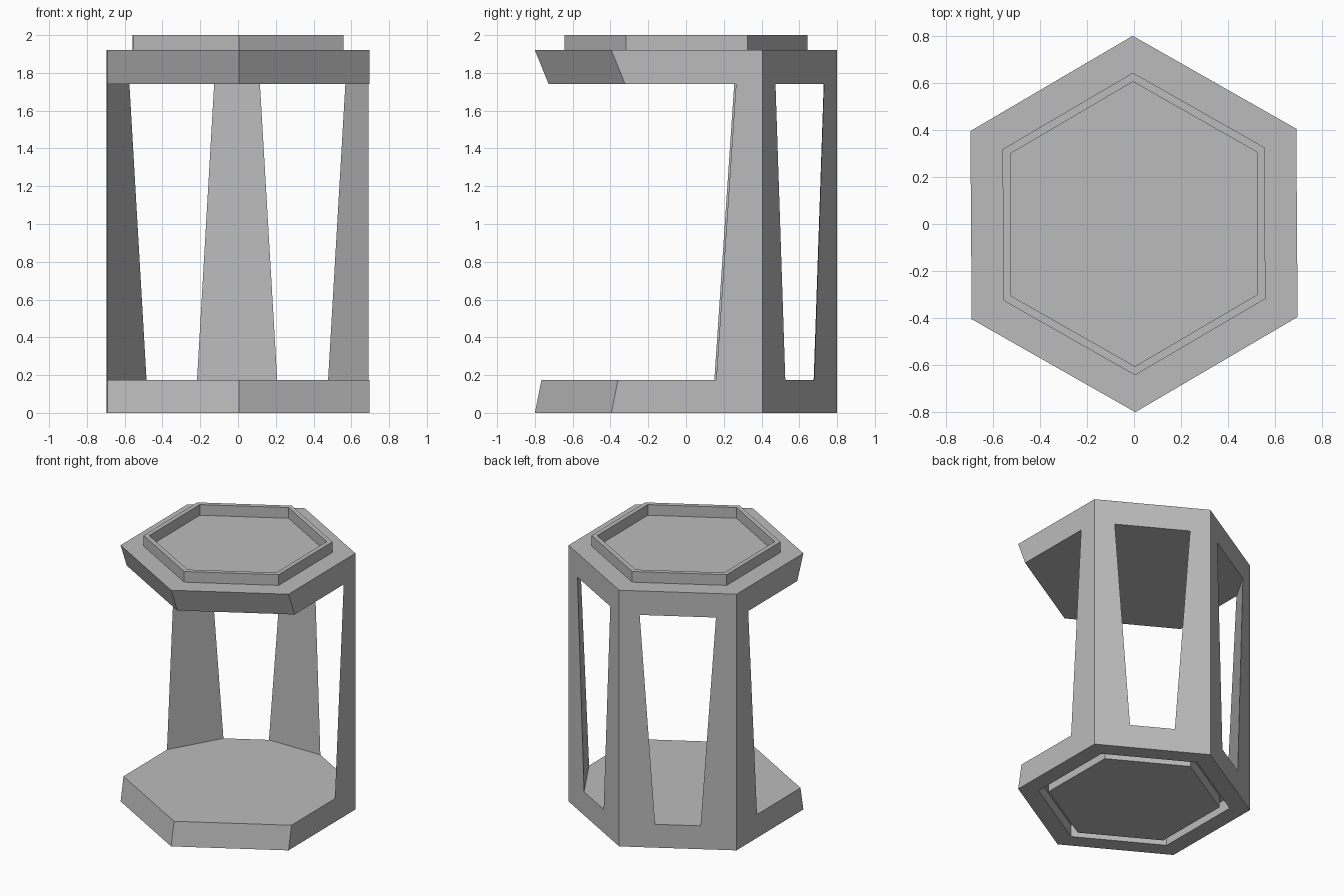
import bpy, bmesh, math
from mathutils import Matrix, Vector

cube = bpy.data.objects.get("Cube")
if cube:
    bpy.data.objects.remove(cube, do_unlink=True)

RADIUS = 0.8
BASE_TOP, ROOF_LOW, ROOF_TOP, RIM_TOP = 0.175, 1.74, 1.92, 2.0
TURN = Matrix.Rotation(math.radians(0.4), 4, "Z")

grey = bpy.data.materials.new("stone grey")
grey.use_nodes = True
grey.diffuse_color = (0.5, 0.5, 0.5, 1)
grey.node_tree.nodes["Principled BSDF"].inputs["Base Color"].default_value = (0.5, 0.5, 0.5, 1)


def hexagon(radius, z, start=30):
    return [Vector((radius * math.cos(math.radians(start + 60 * i)),
                    radius * math.sin(math.radians(start + 60 * i)), z)) for i in range(6)]


def loft(name, rings, closed=False):
    """Skin a stack of rings, either capped or looped back to the first ring."""
    bm = bmesh.new()
    loops = [[bm.verts.new(p) for p in ring] for ring in rings]
    pairs = list(zip(loops, loops[1:]))
    if closed:
        pairs.append((loops[-1], loops[0]))
    else:
        bm.faces.new(loops[0])
        bm.faces.new(loops[-1])
    for a, b in pairs:
        for i in range(len(a)):
            j = (i + 1) % len(a)
            bm.faces.new((a[i], a[j], b[j], b[i]))
    bmesh.ops.recalc_face_normals(bm, faces=bm.faces)
    bm.transform(TURN)
    mesh = bpy.data.meshes.new(name)
    bm.to_mesh(mesh)
    bm.free()
    mesh.materials.append(grey)
    obj = bpy.data.objects.new(name, mesh)
    bpy.context.collection.objects.link(obj)
    return obj


def ring_prism(name, outer, inner, low, high):
    return loft(name, [hexagon(outer, low), hexagon(outer, high),
                       hexagon(inner, high), hexagon(inner, low)], closed=True)


def cut(target, cutter):
    mod = target.modifiers.new("cut", "BOOLEAN")
    mod.operation, mod.solver, mod.object = "DIFFERENCE", "EXACT", cutter
    bpy.context.view_layer.objects.active = target
    bpy.ops.object.modifier_apply(modifier=mod.name)
    bpy.data.objects.remove(cutter, do_unlink=True)


# Hexagonal body, with the front faces sloping back towards the opening
def body_ring(z, setback):
    ring = hexagon(RADIUS, z)
    for p in ring:
        if p.y < 0:
            p.y += setback
    return ring


frame = loft("hexagonal_frame", [body_ring(0, 0), body_ring(BASE_TOP, 0.035),
                                 body_ring(ROOF_LOW, 0.073), body_ring(ROOF_TOP, 0)])


# Hollow that leaves three tapered corner posts at the back and sides
def hollow_ring(z, post_width):
    reach = (RADIUS - post_width / 2) / math.cos(math.radians(30))
    back = hexagon(reach, z, start=0)[:4]
    return back + [Vector((-reach, -1, z)), Vector((reach, -1, z))]


cut(frame, loft("hollow_cutter", [hollow_ring(BASE_TOP, 0.245), hollow_ring(ROOF_LOW, 0.14)]))

# Stacking groove underneath
cut(frame, ring_prism("groove_cutter", 0.66, 0.59, -0.05, 0.09))

# Merge coplanar faces
bm = bmesh.new()
bm.from_mesh(frame.data)
bmesh.ops.remove_doubles(bm, verts=bm.verts, dist=0.0002)
bmesh.ops.dissolve_limit(bm, angle_limit=math.radians(0.5), verts=bm.verts, edges=bm.edges)
bm.to_mesh(frame.data)
bm.free()

# Stacking rim on top
ring_prism("stacking_rim", 0.643, 0.605, ROOF_TOP, RIM_TOP)
